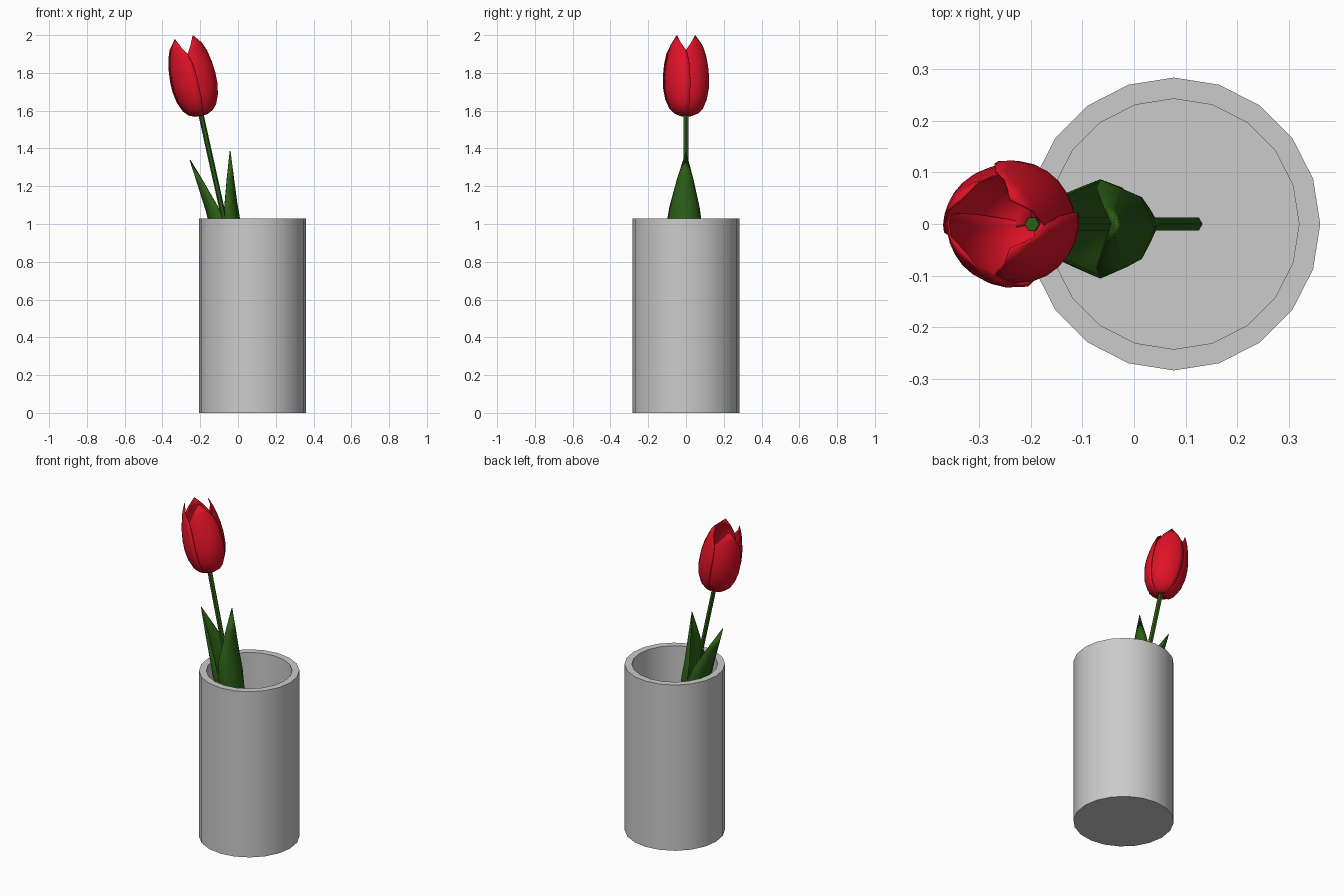
import bpy, math
from mathutils import Matrix, Vector

if "Cube" in bpy.data.objects:
    bpy.data.objects.remove(bpy.data.objects["Cube"])

# Colours
def mat(name, rgb):
    m = bpy.data.materials.new(name)
    m.diffuse_color = (*rgb, 1)
    m.use_nodes = True
    m.node_tree.nodes["Principled BSDF"].inputs["Base Color"].default_value = m.diffuse_color
    return m

GREY = mat("vase grey", (0.6, 0.6, 0.6))
RED = mat("petal red", (0.74, 0.006, 0.02))
GREEN = mat("leaf green", (0.025, 0.11, 0.008))

# Flower frame: origin at the bottom of the bloom, z along the leaning stem
TILT = Matrix.Translation((-0.195, 0, 1.575)) @ Matrix.Rotation(math.radians(-12.5), 4, 'Y')

def grid_object(name, rows, material, matrix=Matrix(), wrap=False, thick=0, angle=40):
    """Skin a list of equally long point rows into a surface."""
    n = len(rows[0])
    verts = [matrix @ Vector(p) for r in rows for p in r]
    faces = []
    for i in range(len(rows) - 1):
        for j in range(n if wrap else n - 1):
            k = (j + 1) % n
            faces.append((i * n + j, i * n + k, (i + 1) * n + k, (i + 1) * n + j))
    me = bpy.data.meshes.new(name)
    me.from_pydata(verts, [], faces)
    me.materials.append(material)
    ob = bpy.data.objects.new(name, me)
    bpy.context.collection.objects.link(ob)
    bpy.ops.object.select_all(action='DESELECT')
    ob.select_set(True)
    bpy.context.view_layer.objects.active = ob
    # weld collapsed tips
    bpy.ops.object.mode_set(mode='EDIT')
    bpy.ops.mesh.select_all(action='SELECT')
    bpy.ops.mesh.remove_doubles(threshold=0.0002)
    if wrap:
        bpy.ops.mesh.normals_make_consistent(inside=False)
    bpy.ops.object.mode_set(mode='OBJECT')
    bpy.ops.object.shade_smooth_by_angle(angle=math.radians(angle))
    if thick:
        mod = ob.modifiers.new("thickness", 'SOLIDIFY')
        mod.thickness = thick
        mod.offset = -1
    return ob

def lathe(name, profile, sides, material, matrix):
    rows = [[(r * math.cos(2 * math.pi * j / sides), r * math.sin(2 * math.pi * j / sides), z)
             for j in range(sides)] for r, z in profile]
    return grid_object(name, rows, material, matrix, wrap=True)

# Vase: open 20-sided cylinder
lathe("vase", [(0, 0), (0.283, 0), (0.283, 1.03), (0.242, 1.03), (0.242, 0.1), (0, 0.1)],
      20, GREY, Matrix.Translation((0.077, 0, 0)))

# Stem
lathe("stem", [(0, -1.45), (0.014, -1.45), (0.014, 0.01), (0, 0.01)], 6, GREEN, TILT)

# Leaves: (height along stem, midrib offset, edge offset, half width)
LEAF = [(-1.06, 0.013, 0.0, 0.014), (-0.92, 0.042, 0.0, 0.045), (-0.78, 0.068, -0.004, 0.078),
        (-0.6, 0.082, 0.0, 0.096), (-0.5, 0.086, 0.016, 0.08), (-0.36, 0.098, 0.06, 0.044),
        (-0.218, 0.111, 0.111, 0.0)]
for name, side in (("right_leaf", 1), ("left_leaf", -1)):
    rows = [[(side * (e + (m - e) * math.cos(math.radians(a))),
              w * math.sin(math.radians(a)) * side - 0.1 * w, s)
             for a in (-90, -50, 0, 50, 90)] for s, m, e, w in LEAF]
    grid_object(name, rows, GREEN, TILT, thick=0.005, angle=50)

# Petals: (height, radius, half angle); each overlaps its neighbour in a pinwheel
PETAL = [(-0.004, 0.0, 56), (0.0, 0.035, 56), (0.014, 0.062, 56), (0.04, 0.086, 56),
         (0.09, 0.107, 56), (0.15, 0.118, 56), (0.21, 0.119, 55), (0.27, 0.113, 53),
         (0.33, 0.101, 46), (0.375, 0.089, 28), (0.424, 0.07, 0)]
for p in range(4):
    rows = []
    for s, r, h in PETAL:
        row = []
        for j in range(9):
            u = j / 4 - 1
            a = math.radians(45 + 90 * p + h * u)
            rr = r + (0.005 * u * h / 56 if r > 0.04 else 0)
            row.append((rr * math.cos(a), rr * math.sin(a), s))
        rows.append(row)
    grid_object(f"petal_{p + 1}", rows, RED, TILT, thick=0.004, angle=60)
